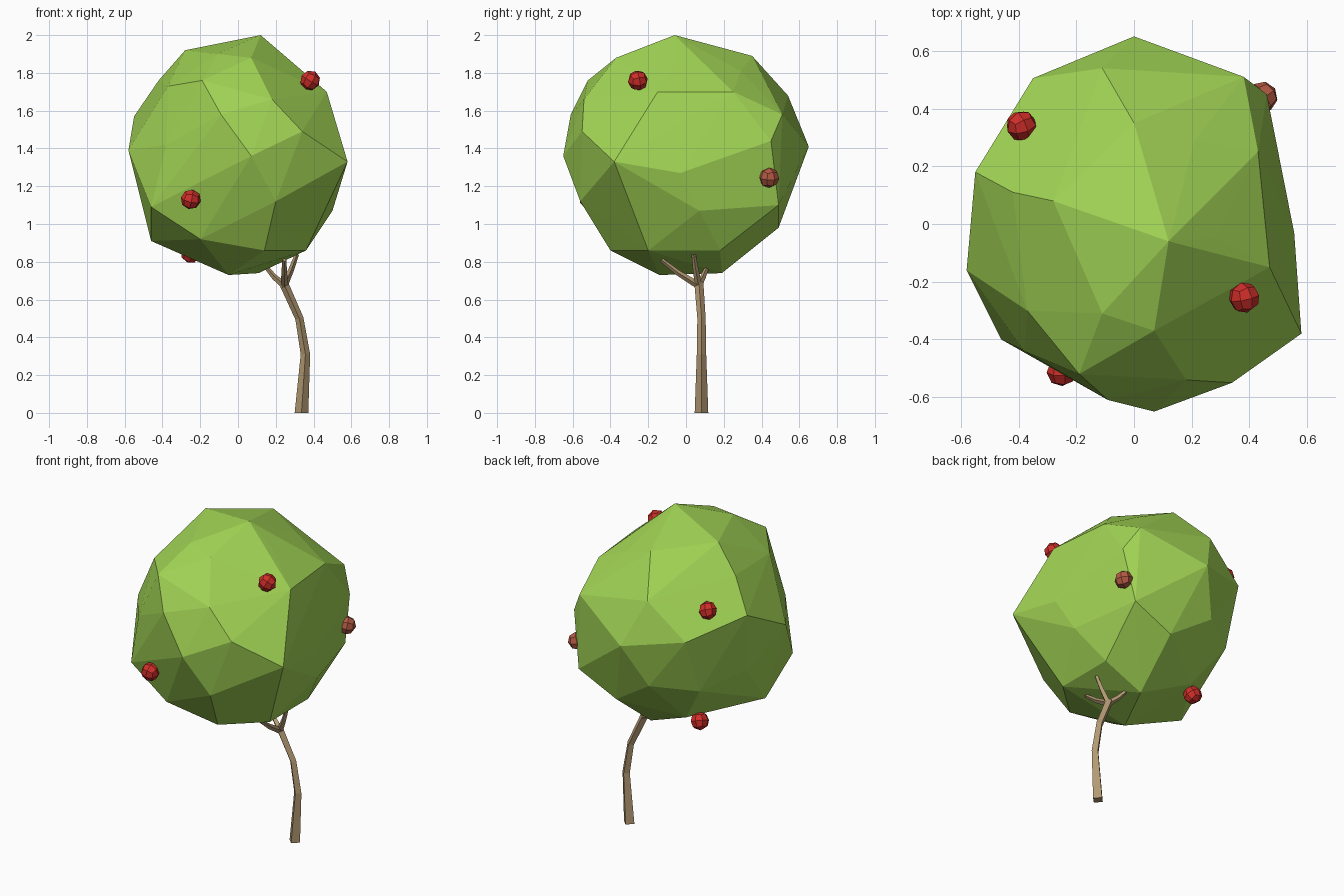
import bpy, bmesh, math
from mathutils import Vector

if "Cube" in bpy.data.objects:
    bpy.data.objects.remove(bpy.data.objects["Cube"])


def material(name, rgb):
    m = bpy.data.materials.new(name)
    m.diffuse_color = (*rgb, 1)
    m.use_nodes = True
    m.node_tree.nodes["Principled BSDF"].inputs["Base Color"].default_value = m.diffuse_color
    return m


LEAF = material("leaf_green", (0.36, 0.66, 0.09))
BARK = material("bark_brown", (0.45, 0.32, 0.17))
RED = material("fruit_red", (0.62, 0.027, 0.022))
RUST = material("fruit_rust", (0.45, 0.10, 0.055))


def finish(bm, name, mat):
    bmesh.ops.recalc_face_normals(bm, faces=bm.faces[:])
    me = bpy.data.meshes.new(name)
    bm.to_mesh(me)
    bm.free()
    me.materials.append(mat)
    ob = bpy.data.objects.new(name, me)
    bpy.context.collection.objects.link(ob)
    return ob


# Crown: faceted irregular ball, the hull of its corner points
corners = [
    # top
    (0.12, -0.06, 2.0), (-0.28, 0.08, 1.92), (0.07, -0.37, 1.88), (-0.11, -0.31, 1.90),
    (0.21, 0.29, 1.81), (0.0, 0.35, 1.89), (0.28, -0.05, 1.86),
    # shoulder
    (-0.19, -0.52, 1.76), (0.47, -0.15, 1.70), (0.43, 0.25, 1.70), (-0.42, 0.11, 1.76),
    (-0.11, 0.54, 1.68), (-0.37, -0.30, 1.73), (0.18, -0.54, 1.66),
    # waist
    (0.34, -0.55, 1.49), (-0.09, -0.61, 1.58), (0.07, -0.65, 1.36), (0.58, -0.38, 1.33),
    (0.555, -0.03, 1.27), (0.46, 0.45, 1.44), (0.38, 0.51, 1.58), (0.0, 0.65, 1.41),
    (-0.35, 0.505, 1.47), (-0.55, 0.18, 1.57), (-0.58, -0.16, 1.39), (-0.38, -0.44, 1.42),
    # underside
    (-0.46, -0.40, 1.09), (-0.28, -0.49, 1.23), (0.20, -0.56, 1.12), (0.40, 0.49, 1.10),
    (0.50, 0.07, 1.07), (-0.12, 0.54, 1.15), (-0.36, 0.38, 1.12), (-0.49, 0.10, 1.18),
    (0.14, 0.49, 0.98), (-0.46, -0.13, 0.91), (-0.20, -0.42, 0.92), (0.14, -0.40, 0.86),
    (0.36, -0.20, 0.86), (0.36, 0.18, 0.86), (-0.19, 0.27, 0.87), (-0.05, -0.14, 0.73),
    (0.11, 0.19, 0.74),
]
bm = bmesh.new()
for c in corners:
    bm.verts.new(c)
bmesh.ops.convex_hull(bm, input=bm.verts[:])
bmesh.ops.delete(bm, geom=[v for v in bm.verts if not v.link_faces], context='VERTS')
finish(bm, "crown", LEAF)


# Trunk and branches: four-sided tapering tubes
def tube(name, path, radii, upright=False):
    bm = bmesh.new()
    pts = [Vector(p) for p in path]
    up = Vector((0, 0, 1))
    rings = []
    for i, (p, r) in enumerate(zip(pts, radii)):
        t = pts[min(i + 1, len(pts) - 1)] - pts[max(i - 1, 0)]
        if upright and i == 0:
            t = up
        q = up.rotation_difference(t.normalized())
        rings.append([bm.verts.new(p + q @ Vector((r * math.cos(k * math.pi / 2),
                                                   r * math.sin(k * math.pi / 2), 0)))
                      for k in range(4)])
    for a, b in zip(rings, rings[1:]):
        for k in range(4):
            bm.faces.new((a[k], a[(k + 1) % 4], b[(k + 1) % 4], b[k]))
    bm.faces.new(rings[0])
    bm.faces.new(rings[-1])
    return finish(bm, name, BARK)


tube("trunk",
     [(0.336, 0.082, 0), (0.357, 0.082, 0.31), (0.325, 0.082, 0.50), (0.24, 0.068, 0.69)],
     [0.036, 0.025, 0.022, 0.024], upright=True)
fork = (0.245, 0.066, 0.675)
for i, tip in enumerate([(0.15, 0.11, 0.77), (0.245, -0.13, 0.81), (0.312, 0.04, 0.84)]):
    mid = Vector(fork).lerp(Vector(tip), 0.55) + Vector((0, 0, -0.008))
    tube(f"branch_{i + 1}", [fork, mid, tip], [0.019, 0.015, 0.011])


# Fruits: cubes divided once and rounded into small faceted balls
def fruit(name, loc, mat, turn):
    bm = bmesh.new()
    bmesh.ops.create_cube(bm, size=1)
    bmesh.ops.subdivide_edges(bm, edges=bm.edges[:], cuts=1, use_grid_fill=True)
    for v in bm.verts:
        v.co = v.co.normalized() * 0.054
    ob = finish(bm, name, mat)
    ob.location = loc
    ob.rotation_euler = turn


fruits = [((-0.25, -0.51, 1.13), RED, (0.3, 0.2, 0.1)),
          ((0.382, -0.255, 1.76), RED, (0.2, 0.5, 0.3)),
          ((0.445, 0.44, 1.245), RUST, (0.1, 0.2, 0.6)),
          ((-0.39, 0.34, 1.62), RED, (0.5, 0.3, 0.4)),
          ((-0.25, 0.22, 0.845), RED, (0.4, 0.3, 0.2))]
for i, (loc, mat, turn) in enumerate(fruits):
    fruit(f"fruit_{i + 1}", loc, mat, turn)
